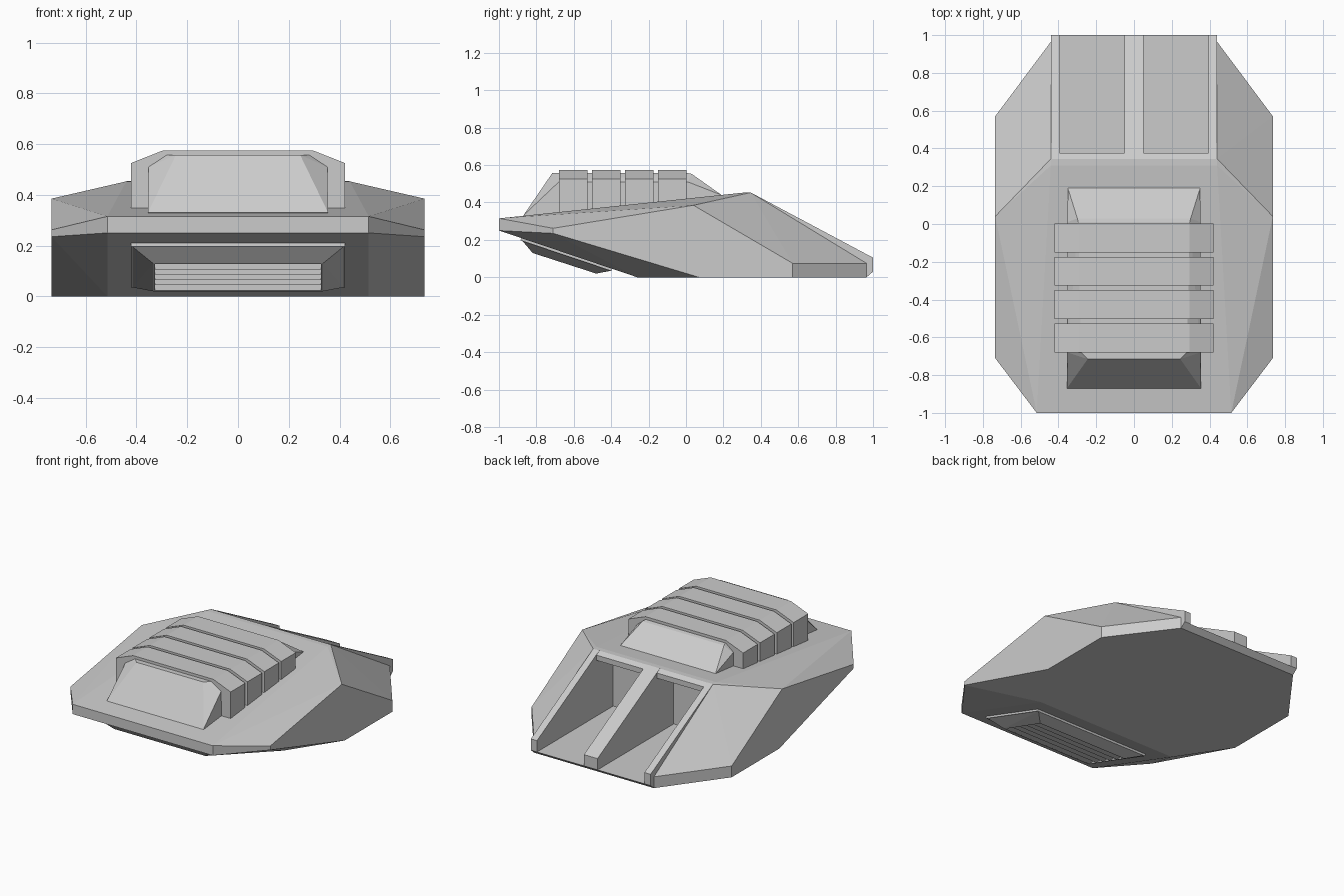
import bpy, bmesh, math

if "Cube" in bpy.data.objects:
    bpy.data.objects.remove(bpy.data.objects["Cube"])


def finish(name, bm):
    bmesh.ops.recalc_face_normals(bm, faces=bm.faces)
    me = bpy.data.meshes.new(name)
    bm.to_mesh(me)
    bm.free()
    ob = bpy.data.objects.new(name, me)
    bpy.context.collection.objects.link(ob)
    return ob


def solid(name, half):
    """Convex faceted solid from right-hand points, mirrored in x."""
    bm = bmesh.new()
    for x, y, z in half:
        for s in (1, -1):
            bm.verts.new((s * x, y, z))
    res = bmesh.ops.convex_hull(bm, input=bm.verts)
    junk = [v for v in bm.verts if not v.link_faces]
    bmesh.ops.delete(bm, geom=junk, context='VERTS')
    bmesh.ops.dissolve_limit(bm, angle_limit=math.radians(1), verts=bm.verts, edges=bm.edges)
    return finish(name, bm)


def prism(name, profile, x0, x1):
    """Extrude a (y, z) profile from x0 to x1."""
    bm = bmesh.new()
    f = bm.faces.new([bm.verts.new((x0, y, z)) for y, z in profile])
    ext = bmesh.ops.extrude_face_region(bm, geom=[f])
    bmesh.ops.translate(bm, vec=(x1 - x0, 0, 0),
                        verts=[v for v in ext['geom'] if isinstance(v, bmesh.types.BMVert)])
    return finish(name, bm)


def cut(ob, cutter):
    m = ob.modifiers.new("cut", 'BOOLEAN')
    m.operation = 'DIFFERENCE'
    m.solver = 'EXACT'
    m.object = cutter
    bpy.context.view_layer.objects.active = ob
    bpy.ops.object.modifier_apply(modifier=m.name)
    bpy.data.objects.remove(cutter, do_unlink=True)


# Main faceted hull
hull = solid("hull", [
    (.515, -1, .25), (.515, -1, .315), (.735, -.71, .235), (.735, -.71, .262),
    (.735, .04, .385), (.44, .31, .453), (.44, .345, .453),
    (.735, .57, .075), (.735, .57, 0), (.44, .965, .075), (.44, .965, 0),
    (.735, .07, 0), (.515, -.26, 0)])

# Two open rear bays reaching under the deck
bay = [(1.1, .03), (.2, .03), (.2, .40), (.375, .40), (.375, .6), (1.1, .6)]
for s in (1, -1):
    cut(hull, prism("bay_cutter", bay, s * .05, s * .395))

# Raised rails beside and between the bays, and the floor lip
rail = [(.375, .3), (.345, .454), (1, .105), (1, .03), (.965, 0), (.6, .001)]
for name, a, b in (("rail_left", -.44, -.395), ("rail_middle", -.05, .05), ("rail_right", .395, .44)):
    prism(name, rail, a, b)
prism("bay_floor_lip", [(.965, 0), (1, .03), (.965, .03)], -.44, .44)

# Engine cover core with sloped ends
solid("engine_cover_core", [
    (.355, -.87, .33), (.355, -.80, .30), (.245, -.715, .557), (.28, -.68, .557),
    (.352, -.68, .51), (.352, .01, .51), (.295, .01, .557), (.30, .03, .553),
    (.35, .19, .44), (.35, .19, .40)])

# Four chamfered ribs over the cover
section = [(.422, .33), (.422, .525), (.295, .575)]
for i in range(4):
    y = -.68 + i * .1767
    solid(f"engine_cover_rib_{i + 1}", [(x, y + d, z) for x, z in section for d in (0, .153)])

# Tapered intake under the nose, with a thin base flange
solid("intake_flange", [(.422, -.88, .23), (.422, -.884, .197), (.422, -.40, .034), (.422, -.39, .06)])
intake = solid("intake_housing", [
    (.415, -.87, .22), (.415, -.875, .195), (.335, -.82, .13),
    (.335, -.48, .02), (.415, -.40, .035), (.415, -.40, .06)])

# Stepped louvres cut into the intake face
n = 5
tips = [(-.81 + .32 * i / n, .127 - .104 * i / n) for i in range(n + 1)]
steps = [tips[0]]
for a, b in zip(tips, tips[1:]):
    steps += [(b[0], a[1]), b]
steps += [(tips[-1][0], -.1), (tips[0][0], -.1)]
cut(intake, prism("louvre_cutter", steps, -.328, .328))
